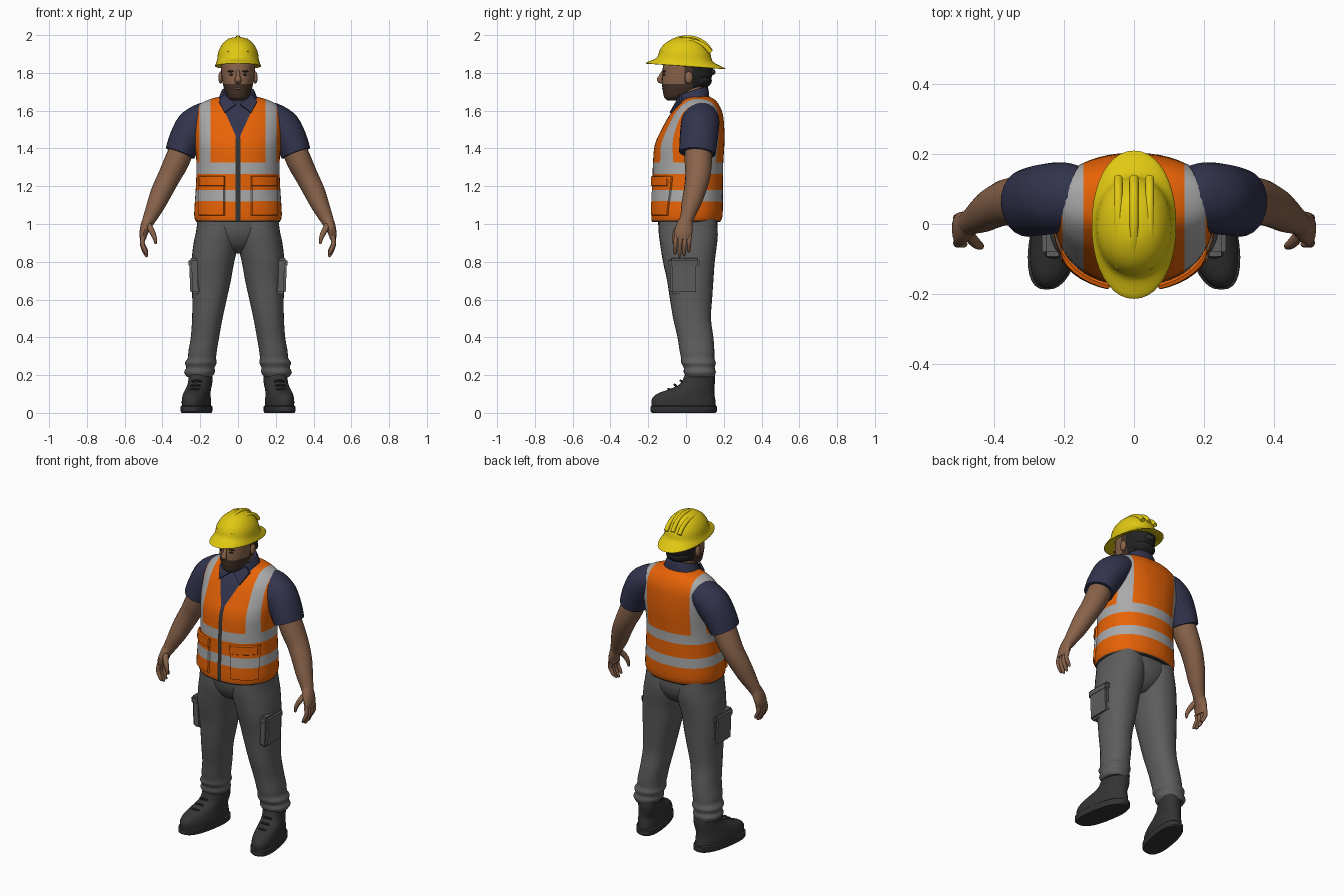
import bpy, bmesh, math
from mathutils import Vector, Matrix

old = bpy.data.objects.get("Cube")
if old:
    bpy.data.objects.remove(old)
made = []


def material(name, r, g, b):
    m = bpy.data.materials.new(name)
    m.use_nodes = True
    m.diffuse_color = (r, g, b, 1)
    m.node_tree.nodes["Principled BSDF"].inputs["Base Color"].default_value = (r, g, b, 1)
    return m


YELLOW = material("helmet yellow", .75, .58, .006)
ORANGE = material("safety orange", .84, .13, .002)
SILVER = material("reflective silver", .4, .4, .4)
NAVY = material("navy cloth", .032, .034, .075)
GREY = material("trouser grey", .11, .11, .11)
CHARCOAL = material("boot charcoal", .034, .034, .034)
SKIN = material("skin", .25, .125, .07)
BEARD = material("beard brown", .06, .033, .022)
HAIR = material("hair black", .016, .016, .017)


def finish(name, bm, mat):
    bmesh.ops.recalc_face_normals(bm, faces=bm.faces)
    me = bpy.data.meshes.new(name)
    bm.to_mesh(me)
    bm.free()
    ob = bpy.data.objects.new(name, me)
    bpy.context.collection.objects.link(ob)
    me.materials.append(mat)
    made.append(ob)
    return ob


def smooth(rows, steps):
    """Catmull-Rom rows between the given ones."""
    out = []
    for i in range(len(rows) - 1):
        quad = [rows[max(i - 1, 0)], rows[i], rows[i + 1], rows[min(i + 2, len(rows) - 1)]]
        for k in range(steps):
            t = k / steps
            out.append([.5 * (2 * b + (c - a) * t + (2 * a - 5 * b + 4 * c - d) * t * t
                              + (3 * b - a - 3 * c + d) * t ** 3) for a, b, c, d in zip(*quad)])
    return out + [list(rows[-1])]


def skin_rings(name, rings, mat, side=1):
    bm = bmesh.new()
    loops = [[bm.verts.new((p[0] * side, p[1], p[2])) for p in r] for r in rings]
    n = len(loops[0])
    for lo, hi in zip(loops, loops[1:]):
        for j in range(n):
            bm.faces.new((lo[j], lo[(j + 1) % n], hi[(j + 1) % n], hi[j]))
    bm.faces.new(loops[0])
    bm.faces.new(loops[-1])
    return finish(name, bm, mat)


def stack(name, rows, mat, side=1, steps=3, n=32, power=.9, tilt=0, shear=0):
    """Level rings: z, inner x, outer x, front y, back y."""
    rings = []
    for z, x0, x1, y0, y1 in smooth(rows, steps):
        ring = []
        for j in range(n):
            a = math.tau * j / n
            c, s = [math.copysign(abs(v) ** power, v) for v in (math.cos(a), math.sin(a))]
            y = (y0 + y1) / 2 + s * (y1 - y0) / 2
            x = (x0 + x1) / 2 + c * (x1 - x0) / 2 - shear * y
            ring.append((x, y, z + tilt * y))
        rings.append(ring)
    return skin_rings(name, rings, mat, side)


def body(name, rows, mat, **kw):
    return stack(name, [(z, -w, w, f, b) for z, w, f, b in rows], mat, **kw)


def tube(name, rows, mat, side=1, ref=(0, 1, 0), steps=3, n=16):
    """Rings along a path: x, y, z, radius across, radius along ref."""
    rows = smooth(rows, steps)
    rings = []
    for i, row in enumerate(rows):
        t = Vector(rows[min(i + 1, len(rows) - 1)][:3]) - Vector(rows[max(i - 1, 0)][:3])
        t.normalize()
        b = Vector(ref)
        b = (b - t * b.dot(t)).normalized()
        a = b.cross(t)
        rings.append([Vector(row[:3]) + a * row[3] * math.cos(math.tau * j / n)
                      + b * row[4] * math.sin(math.tau * j / n) for j in range(n)])
    return skin_rings(name, rings, mat, side)


def ball(name, loc, size, mat):
    bm = bmesh.new()
    bmesh.ops.create_uvsphere(bm, u_segments=16, v_segments=10, radius=1,
                              matrix=Matrix.Translation(loc) @ Matrix.Diagonal((*size, 1)))
    return finish(name, bm, mat)


def box(name, loc, size, mat, turn=0, bevel=.012):
    bm = bmesh.new()
    bmesh.ops.create_cube(bm, size=1, matrix=Matrix.Translation(loc)
                          @ Matrix.Rotation(turn, 4, 'Y') @ Matrix.Diagonal((*size, 1)))
    bmesh.ops.bevel(bm, geom=bm.edges[:], offset=bevel, segments=2, affect='EDGES')
    return finish(name, bm, mat)


def paint(ob, mats, cuts, rule, bumps=()):
    """Cut along planes, colour faces by rule, then raise chosen regions."""
    bm = bmesh.new()
    bm.from_mesh(ob.data)
    for co, no, front_only in cuts:
        faces = [f for f in bm.faces if not front_only or f.calc_center_median().y < .03]
        geom = set(faces)
        for f in faces:
            geom.update(f.edges, f.verts)
        bmesh.ops.bisect_plane(bm, geom=list(geom), plane_co=co, plane_no=no, dist=1e-5)
    for f in bm.faces:
        f.material_index = rule(f.calc_center_median())
    for test, depth in bumps:
        bm.normal_update()
        bmesh.ops.inset_region(bm, faces=[f for f in bm.faces if test(f.calc_center_median())],
                               thickness=.004, depth=depth, use_even_offset=True)
    for m in mats[1:]:
        ob.data.materials.append(m)
    bm.to_mesh(ob.data)
    bm.free()


# Vest: bands, shoulder straps, zip, open neck and raised front pockets
vest = body("vest", [(1.01, .22, -.18, .18), (1.05, .232, -.184, .194), (1.2, .223, -.178, .195),
                     (1.32, .22, -.175, .197), (1.42, .228, -.165, .203), (1.5, .236, -.13, .203),
                     (1.58, .236, -.085, .195), (1.63, .208, -.045, .175),
                     (1.66, .15, -.02, .15), (1.675, .09, 0, .12)], ORANGE, steps=4, n=48)
cuts = [((0, 0, z), (0, 0, 1), False) for z in (1.018, 1.045, 1.12, 1.18, 1.2, 1.25, 1.265, 1.325)]
cuts += [((s * x, 0, 0), (1, 0, 0), False) for s in (1, -1) for x in (.012, .07, .145, .205)]
cuts += [((0, 0, 1.44), (1, 0, -.45 * s), True) for s in (1, -1)]


def vest_colour(c):
    x = abs(c.x)
    if c.z < 1.018:
        return 3
    if c.y < .03 and x < .45 * (c.z - 1.44):
        return 2
    if c.y < 0 and x < .012 and c.z < 1.46:
        return 3
    if 1.265 < c.z < 1.325 or 1.12 < c.z < 1.18:
        return 1
    return int(c.z > 1.3 and .145 < x < .205)


def pocket_zone(low):
    return lambda c: c.y < -.02 and .07 < abs(c.x) < .205 and low < c.z < 1.25


paint(vest, [ORANGE, SILVER, NAVY, CHARCOAL], cuts, vest_colour,
      [(pocket_zone(1.045), .01), (pocket_zone(1.2), .006)])

# Head and neck
body("neck", [(1.58, .075, -.04, .11), (1.66, .068, -.045, .105), (1.74, .066, -.05, .1)], SKIN)
head = body("head", [(1.655, .03, -.1, -.03), (1.67, .052, -.115, .01), (1.7, .068, -.122, .07),
                     (1.74, .08, -.127, .115), (1.79, .088, -.125, .14), (1.85, .09, -.12, .14),
                     (1.9, .08, -.1, .12)], SKIN, steps=4)
paint(head, [SKIN, BEARD, HAIR],
      [((0, 0, 1.742), (0, 0, 1), False), ((0, 0, 1.715), (0, 0, 1), False),
       ((0, .035, 0), (0, 1, 0), False), ((0, -.008, 0), (0, 1, 0), False)],
      lambda c: 2 if c.y > .035 and c.z > 1.715 else
      1 if c.y < .035 and (c.z < 1.742 or c.y > -.008) else 0)
tube("nose", [(0, -.118, 1.81, .009, .008), (0, -.133, 1.78, .012, .012),
              (0, -.14, 1.762, .018, .014), (0, -.125, 1.748, .014, .008)], SKIN)
ball("lips", (0, -.122, 1.717), (.022, .005, .005), SKIN)
ball("hair_nape", (0, .075, 1.76), (.075, .062, .045), HAIR)
ball("helmet_knob", (0, .14, 1.805), (.03, .016, .016), CHARCOAL)
for s, label in ((1, "left"), (-1, "right")):
    ball(label + "_ear", (s * .092, .015, 1.775), (.012, .022, .032), SKIN)
    ball(label + "_eye", (s * .034, -.114, 1.79), (.012, .008, .005), HAIR)
    ball(label + "_eyebrow", (s * .036, -.115, 1.808), (.02, .01, .005), BEARD)

# Hard hat with brim and ridges
body("helmet", [(1.845, .1, -.14, .135), (1.834, .118, -.207, .202), (1.84, .121, -.21, .206),
                (1.852, .116, -.185, .175), (1.872, .11, -.152, .14), (1.91, .105, -.14, .13),
                (1.945, .088, -.115, .11), (1.97, .065, -.08, .085), (1.985, .035, -.045, .055),
                (1.989, .008, -.01, .02)], YELLOW, steps=2, n=40, power=.95, tilt=-.07)
for name, x, drop in (("middle", 0, 0), ("left", .045, .016), ("right", -.045, .016)):
    arc = [(x, .005 - .135 * math.cos(a), 1.872 + (.114 - drop) * math.sin(a), .013, .013)
           for a in [math.pi * (.12 + .76 * k / 6) for k in range(7)]]
    tube(name + "_helmet_ridge", arc, YELLOW, ref=(1, 0, 0), n=10)

# Shirt collar
body("collar", [(1.62, .115, -.05, .125), (1.67, .096, -.045, .12), (1.695, .085, -.04, .112),
                (1.69, .07, -.03, .1)], NAVY, tilt=.3)

for s, label in ((1, "left"), (-1, "right")):
    # Collar flap
    bm = bmesh.new()
    flap = [(.012, -.062, 1.635), (.075, -.035, 1.685), (.1, -.035, 1.65), (.07, -.088, 1.59)]
    f = bm.faces.new([bm.verts.new((s * x, y, z)) for x, y, z in flap])
    ext = bmesh.ops.extrude_face_region(bm, geom=[f])
    bmesh.ops.translate(bm, vec=(0, .015, -.005),
                        verts=[v for v in ext["geom"] if isinstance(v, bmesh.types.BMVert)])
    finish(label + "_collar_flap", bm, NAVY)

    # Sleeve, arm and hand
    tube(label + "_sleeve", [(.15, .08, 1.575, .075, .085), (.19, .078, 1.555, .085, .098),
                             (.237, .073, 1.51, .096, .102), (.28, .066, 1.44, .088, .1),
                             (.307, .06, 1.375, .08, .097)], NAVY, s, n=24)
    tube(label + "_arm", [(.28, .065, 1.44, .065, .07), (.325, .065, 1.33, .066, .072),
                          (.365, .062, 1.25, .06, .066), (.405, .045, 1.17, .056, .058),
                          (.435, .025, 1.1, .048, .05), (.468, .005, 1.03, .036, .036),
                          (.482, -.005, 1.0, .03, .037)], SKIN, s, n=20)
    tube(label + "_palm", [(.472, 0, 1.025, .032, .034), (.488, -.008, .99, .028, .044),
                           (.5, -.015, .95, .022, .048), (.503, -.017, .92, .016, .043)], SKIN, s)
    for k, length in enumerate((.082, .095, .09, .072)):
        y = -.052 + .024 * k
        tube(f"{label}_finger_{k + 1}",
             [(.502, y, .935, .013, .012), (.506, y - .004, .935 - length * .5, .012, .0115),
              (.488, y - .006, .935 - length, .01, .01),
              (.48, y - .006, .93 - length * 1.1, .004, .004)], SKIN, s, n=10)
    tube(label + "_thumb", [(.478, -.025, 1.0, .018, .016), (.458, -.05, .965, .016, .016),
                            (.442, -.062, .93, .012, .012), (.436, -.064, .895, .006, .006)],
         SKIN, s, n=10)

    # Trouser leg with bunched cuff and cargo pocket
    stack(label + "_trouser_leg",
          [(1.04, 0, .212, -.145, .16), (.96, -.005, .222, -.145, .168), (.9, -.004, .235, -.138, .165),
           (.8, .02, .246, -.122, .152), (.7, .038, .245, -.1, .145), (.6, .06, .242, -.085, .138),
           (.5, .082, .243, -.068, .132), (.4, .1, .25, -.045, .145), (.33, .112, .262, -.034, .15),
           (.29, .116, .266, -.026, .15), (.265, .113, .281, -.025, .158), (.24, .124, .274, -.012, .152),
           (.215, .122, .285, -.012, .158), (.19, .14, .27, 0, .15)], GREY, s)
    box(label + "_cargo_pocket", (s * .228, -.01, .715), (.055, .15, .17), GREY, s * .04)
    box(label + "_cargo_flap", (s * .232, -.01, .795), (.06, .165, .05), GREY, s * .08)

    # Boot: sole and upper
    stack(label + "_boot_sole", [(0, .148, .288, -.18, .155), (.008, .143, .293, -.188, .163),
                                 (.034, .143, .293, -.188, .163), (.04, .15, .286, -.18, .155)],
          CHARCOAL, s, steps=1, power=.8, shear=.17)
    stack(label + "_boot", [(.035, .148, .288, -.182, .158), (.07, .148, .288, -.182, .155),
                            (.1, .152, .284, -.155, .15), (.125, .152, .28, -.09, .15),
                            (.15, .15, .275, -.035, .152), (.18, .148, .272, -.015, .154),
                            (.215, .15, .27, -.002, .15)], CHARCOAL, s, shear=.17)
    for k in range(3):
        y, z = -.085 + .032 * k, .122 + .022 * k
        tube(f"{label}_boot_lace_{k + 1}", [(.19 - .17 * y, y, z, .006, .006),
                                          (.215 - .17 * y, y - .008, z + .005, .006, .006),
                                          (.24 - .17 * y, y, z, .006, .006)], CHARCOAL, s, n=8)

# Trouser seat joining the legs
body("trouser_seat", [(1.04, .205, -.15, .165), (.95, .19, -.14, .165), (.88, .12, -.1, .13),
                      (.845, .05, -.04, .08)], GREY)

bpy.ops.object.select_all(action='DESELECT')
for ob in made:
    ob.select_set(True)
bpy.context.view_layer.objects.active = vest
bpy.ops.object.shade_smooth_by_angle(angle=math.radians(40))
